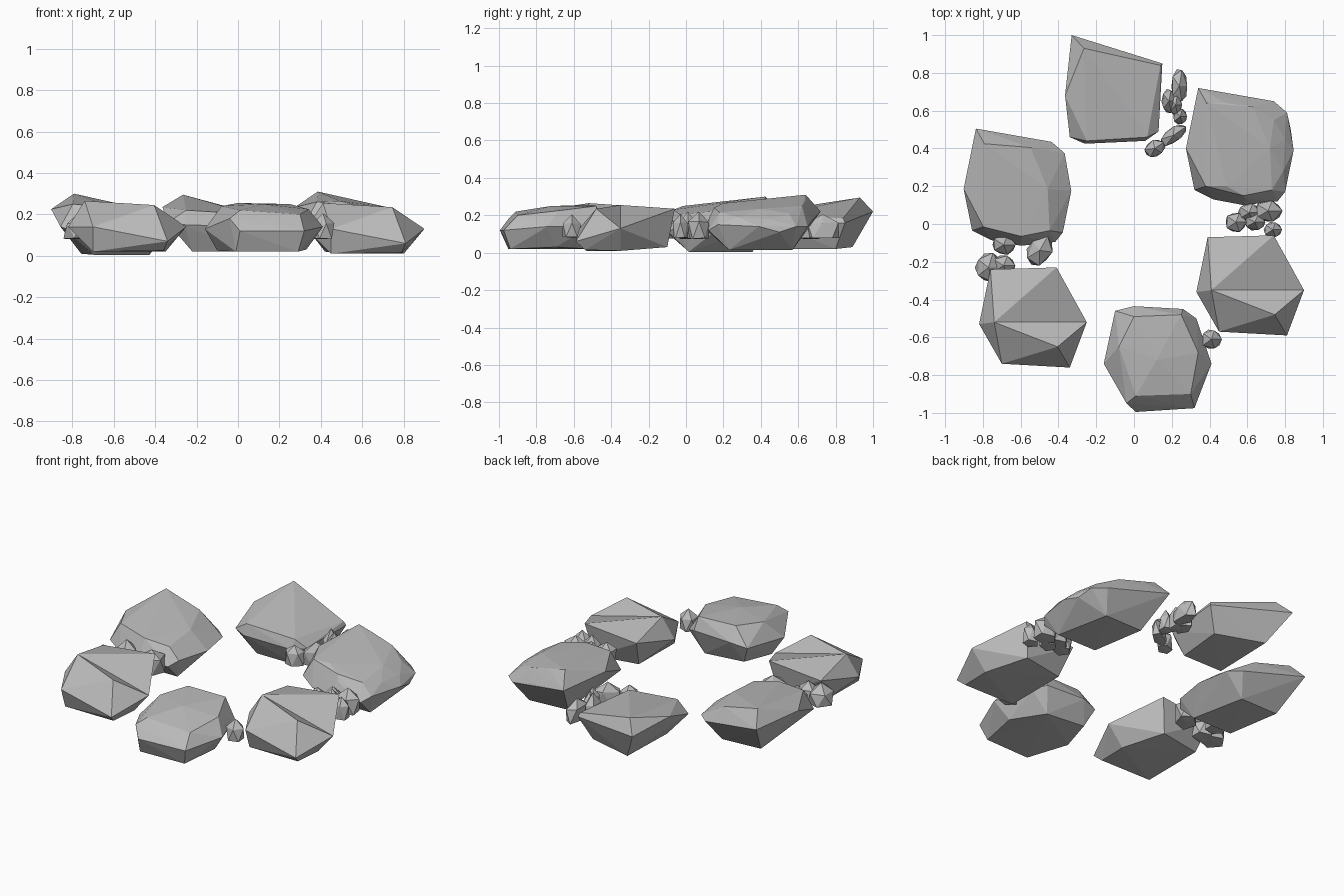
import bpy
import bmesh
import math
import random
from mathutils import Matrix, Vector

random.seed(4)

default_cube = bpy.data.objects.get("Cube")
if default_cube:
    bpy.data.objects.remove(default_cube, do_unlink=True)

# One stone grey for every rock
stone = bpy.data.materials.new("stone_grey")
stone.use_nodes = True
stone_colour = (.5, .5, .5, 1)
stone.diffuse_color = stone_colour
stone.node_tree.nodes["Principled BSDF"].inputs["Base Color"].default_value = stone_colour


def finish(bm, name):
    """Turn a bmesh into a flat shaded, named stone object."""
    bmesh.ops.recalc_face_normals(bm, faces=bm.faces)
    mesh = bpy.data.meshes.new(name)
    bm.to_mesh(mesh)
    bm.free()
    mesh.materials.append(stone)
    rock = bpy.data.objects.new(name, mesh)
    bpy.context.collection.objects.link(rock)
    return rock


def boulder(name, corners, shift=(0, 0, 0), notched=False):
    """Chiselled rock: the convex hull around its corner points.
    When notched, the edge joining the first two corners is turned into a valley."""
    bm = bmesh.new()
    verts = [bm.verts.new(Vector(corner) + Vector(shift)) for corner in corners]
    hull = bmesh.ops.convex_hull(bm, input=bm.verts)
    if notched:
        ridge = bm.edges.get(verts[:2])
        if ridge:
            bmesh.ops.rotate_edges(bm, edges=[ridge])
    spare = {v for v in hull["geom_interior"] if isinstance(v, bmesh.types.BMVert)}
    bmesh.ops.delete(bm, geom=list(spare), context="VERTS")
    return finish(bm, name)


def pebble(name, x, y, half_x, half_y, angle=0):
    """Small irregular rock with a flat underside."""
    bm = bmesh.new()
    bmesh.ops.create_icosphere(bm, subdivisions=1, radius=1)
    for vert in bm.verts:
        vert.co *= random.uniform(.98, 1.15)
        vert.co.z = max(vert.co.z, -.5)
    half_z = random.uniform(.075, .095)
    placing = (Matrix.Translation((x, y, .12))
               @ Matrix.Rotation(math.radians(angle), 4, "Z")
               @ Matrix.Diagonal((half_x, half_y, half_z, 1)))
    bmesh.ops.transform(bm, matrix=placing, verts=bm.verts)
    return finish(bm, name)


# Rounded boulder at the front: rim, top, underside
round_rim = [(-.16, -.74, .13), (-.1, -.46, .15), (0, -.435, .17), (.26, -.45, .17),
             (.33, -.5, .14), (.41, -.74, .14), (.32, -.975, .12), (.01, -.995, .12),
             (-.04, -.95, .18)]
round_top = [(-.08, -.65, .24), (.01, -.91, .22), (.3, -.9, .2), (.34, -.68, .225),
             (.25, -.48, .25), (0, -.49, .255), (.12, -.72, .25)]
round_base = [(-.1, -.7, .025), (-.01, -.95, .02), (.29, -.94, .02), (.33, -.7, .03),
              (.22, -.5, .02), (-.05, -.5, .04)]
boulder("front_boulder", round_rim + round_top + round_base)

# Coarsely faceted boulder with a valley, used on both front corners
faceted = [(.745, -.48, .235), (.74, -.06, .235),
           (.41, -.35, .255), (.39, -.07, .2), (.9, -.35, .13),
           (.81, -.59, .06), (.45, -.57, .13), (.33, -.36, .13),
           (.45, -.53, .01), (.79, -.54, .015), (.8, -.35, .01), (.7, -.1, .03), (.43, -.15, .03)]
boulder("front_left_boulder", faceted, notched=True)
boulder("front_right_boulder", faceted, (-1.15, -.17, .01), notched=True)

# Broad slab with one raised corner, used on both sides
slab_rim = [(.34, .72, .22), (.275, .4, .235), (.32, .18, .15), (.42, .13, .12),
            (.58, .1, .13), (.76, .12, .12), (.8, .17, .15), (.845, .39, .14),
            (.81, .59, .14), (.74, .65, .14)]
slab_top = [(.385, .64, .31), (.63, .62, .25), (.72, .4, .235), (.73, .18, .215),
            (.58, .15, .24), (.38, .2, .26)]
slab_base = [(.48, .23, .015), (.42, .56, .02), (.68, .57, .015), (.75, .23, .015)]
slab = slab_rim + slab_top + slab_base
boulder("right_boulder", slab, (-1.177, -.215, -.01))

# The left slab has extra worn edges
worn_edges = [(.49, .2, .265), (.49, .64, .28), (.74, .55, .21), (.8, .45, .18),
              (.79, .28, .19), (.83, .5, .11), (.6, .67, .18), (.6, .13, .2)]
boulder("left_boulder", slab + worn_edges)

# Wedge shaped boulder at the back
wedge = [(-.33, 1, .22), (-.265, .93, .295), (.15, .85, .16), (.13, .49, .15),
         (.06, .44, .14), (-.26, .425, .15), (-.34, .46, .16), (-.365, .68, .235),
         (-.25, .44, .22), (.07, .46, .2), (.14, .84, .185),
         (-.22, .5, .02), (.05, .5, .02), (.08, .8, .02), (-.22, .89, .03)]
boulder("back_boulder", wedge)

# Pebbles filling the gaps between the boulders
pebble_groups = {
    "left_pebble": [(.54, .01, .06, .055), (.61, .06, .06, .05), (.71, .07, .075, .06),
                    (.735, -.03, .05, .045), (.64, .01, .06, .045)],
    "back_pebble": [(.185, .65, .04, .07), (.24, .73, .045, .09), (.245, .57, .04, .045),
                    (.21, .47, .09, .04, 35), (.11, .4, .06, .045, 35), (.22, .63, .035, .06)],
    "right_pebble": [(-.69, -.11, .065, .055), (-.5, -.14, .085, .065, 60),
                     (-.77, -.23, .075, .08), (-.69, -.22, .065, .055)],
    "front_pebble": [(.41, -.61, .055, .055)],
}
for group, placements in pebble_groups.items():
    for number, placement in enumerate(placements, start=1):
        pebble(f"{group}_{number}", *placement)
